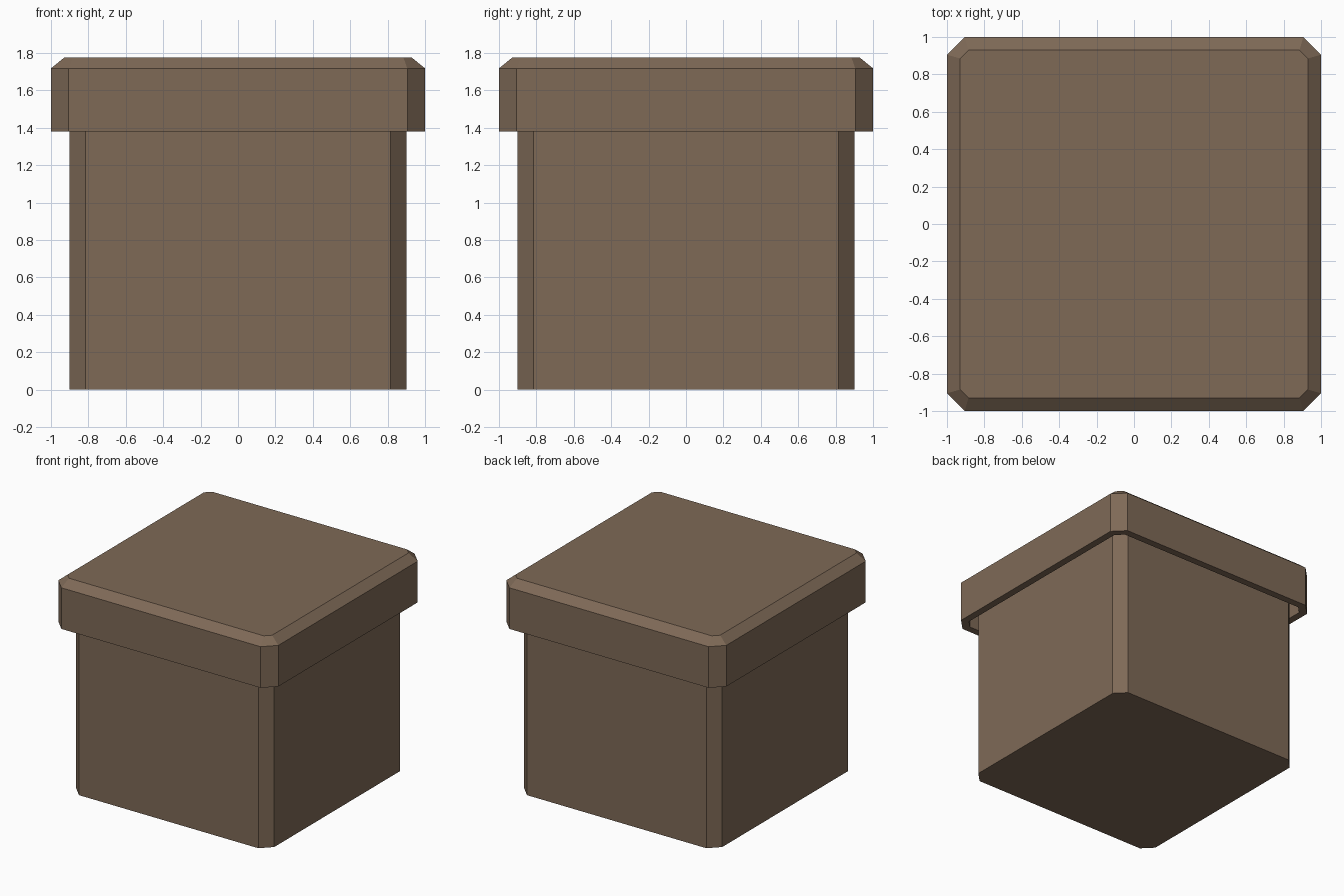
import bpy, bmesh

if "Cube" in bpy.data.objects:
    bpy.data.objects.remove(bpy.data.objects["Cube"])

brown = bpy.data.materials.new("brown wood")
brown.diffuse_color = (0.21, 0.142, 0.094, 1)
brown.use_nodes = True
brown.node_tree.nodes["Principled BSDF"].inputs["Base Color"].default_value = brown.diffuse_color


def octagon(half, flat, z):
    """Square ring with cut corners: half width, half length of the flat side."""
    a, b = half, flat
    return [(x, y, z) for x, y in ((b, -a), (a, -b), (a, b), (b, a),
                                   (-b, a), (-a, b), (-a, -b), (-b, -a))]


def loft(name, rings):
    """Skin a stack of octagons and cap both ends."""
    bm = bmesh.new()
    loops = [[bm.verts.new(p) for p in octagon(*r)] for r in rings]
    for lo, hi in zip(loops, loops[1:]):
        for i in range(8):
            j = (i + 1) % 8
            bm.faces.new((lo[i], lo[j], hi[j], hi[i]))
    bm.faces.new(loops[0][::-1])
    bm.faces.new(loops[-1])
    bmesh.ops.recalc_face_normals(bm, faces=bm.faces)
    mesh = bpy.data.meshes.new(name)
    bm.to_mesh(mesh)
    bm.free()
    mesh.materials.append(brown)
    obj = bpy.data.objects.new(name, mesh)
    bpy.context.collection.objects.link(obj)
    return obj


# Box body, reaching up inside the lid
loft("box_body", [(0.90, 0.815, 0), (0.90, 0.815, 1.71)])

# Hollow lid: inner ceiling, inner wall, bottom rim, outer wall, bevelled top
loft("box_lid", [(0.94, 0.88, 1.71), (0.94, 0.88, 1.38), (1.0, 0.905, 1.38),
                 (1.0, 0.905, 1.718), (0.93, 0.885, 1.775)])
